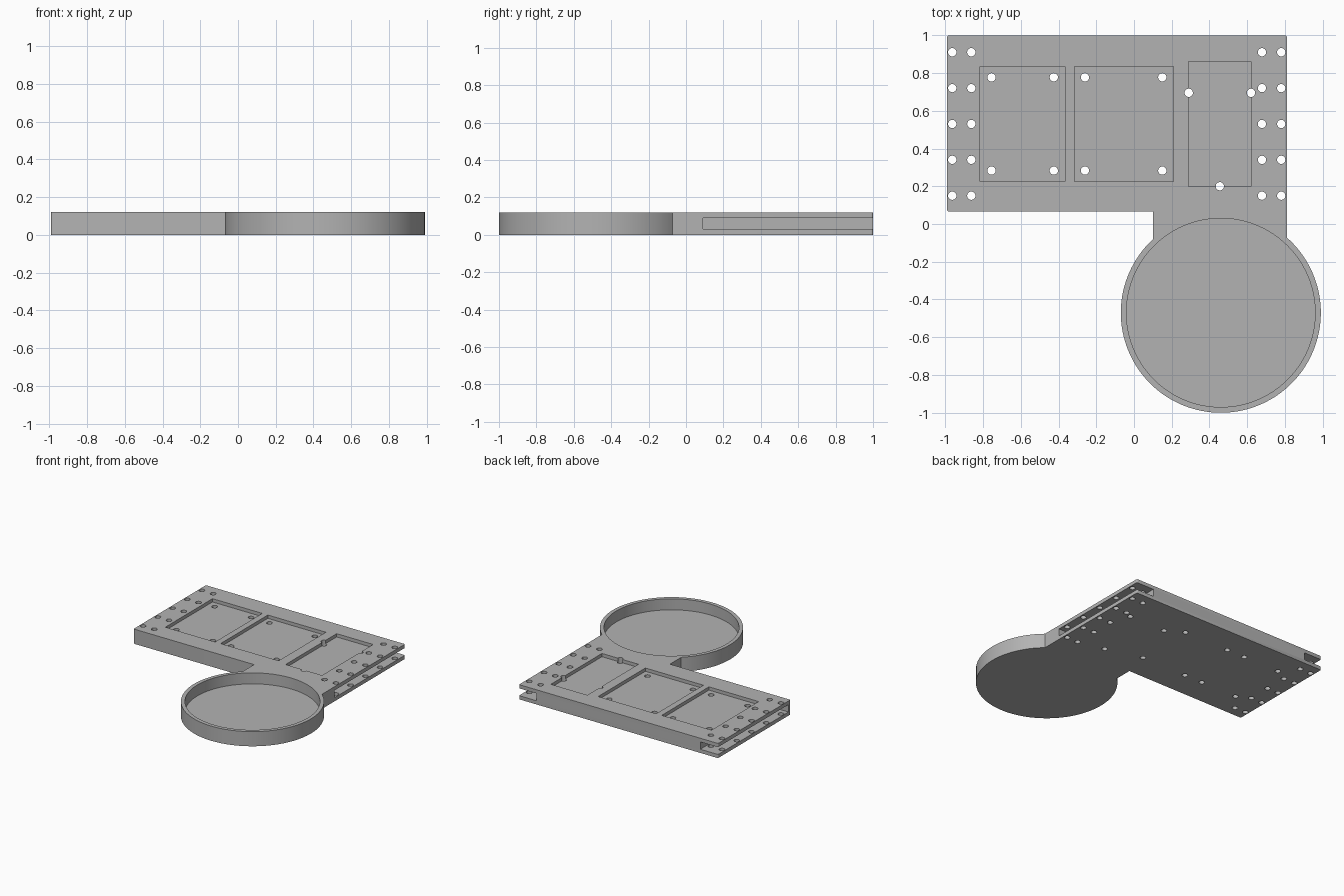
import bpy, bmesh
from math import sin, cos, pi, asin, radians
from mathutils import Matrix

if "Cube" in bpy.data.objects:
    bpy.data.objects.remove(bpy.data.objects["Cube"], do_unlink=True)

H = 0.12                                   # plate thickness
WALL = 0.03                                # floors and slot lips
LEFT, RIGHT, FRONT, BACK = -0.99, 0.81, 0.065, 1.0
NECK = 0.10
DX, DY, DR = 0.46, -0.47, 0.53             # dish centre and radius

grey = bpy.data.materials.new("plain grey")
grey.use_nodes = True
grey.diffuse_color = (0.45, 0.45, 0.45, 1)
grey.node_tree.nodes["Principled BSDF"].inputs["Base Color"].default_value = grey.diffuse_color


def make_object(name, bm):
    mesh = bpy.data.meshes.new(name)
    bmesh.ops.recalc_face_normals(bm, faces=bm.faces)
    bm.to_mesh(mesh)
    bm.free()
    mesh.materials.append(grey)
    ob = bpy.data.objects.new(name, mesh)
    bpy.context.collection.objects.link(ob)
    return ob


def arc(cx, cy, r, a, b, n):
    return [(cx + r * cos(a + (b - a) * i / n), cy + r * sin(a + (b - a) * i / n))
            for i in range(n + 1)]


def box(bm, x0, x1, y0, y1, z0, z1):
    m = Matrix.Translation(((x0 + x1) / 2, (y0 + y1) / 2, (z0 + z1) / 2))
    bmesh.ops.create_cube(bm, size=1, matrix=m @ Matrix.Diagonal((x1 - x0, y1 - y0, z1 - z0, 1)))


def cylinder(bm, x, y, r, z0, z1, n):
    bmesh.ops.create_cone(bm, cap_ends=True, segments=n, radius1=r, radius2=r, depth=z1 - z0,
                          matrix=Matrix.Translation((x, y, (z0 + z1) / 2)))


# Outline of the board, neck and round dish, extruded to full thickness
c = 0.01
start = pi - asin(((DR ** 2 - (DX - NECK) ** 2) ** 0.5) / DR)
end = 2 * pi + asin(((DR ** 2 - (RIGHT - DX) ** 2) ** 0.5) / DR)
outline = arc(DX, DY, DR, start, end, 96)
outline += arc(RIGHT - c, BACK - c, c, 0, pi / 2, 4)
outline += arc(LEFT + c, BACK - c, c, pi / 2, pi, 4)
outline += arc(LEFT + c, FRONT + c, c, pi, 1.5 * pi, 4)
outline.append((NECK, FRONT))
bm = bmesh.new()
base = bm.faces.new([bm.verts.new((x, y, 0)) for x, y in outline])
top = bmesh.ops.extrude_face_region(bm, geom=[base])["geom"]
bmesh.ops.translate(bm, vec=(0, 0, H), verts=[v for v in top if isinstance(v, bmesh.types.BMVert)])
board = make_object("mounting_board", bm)

# Pockets on top, dish hollow and the two side slots
bm = bmesh.new()
for x0, x1, y0, y1 in ((-0.815, -0.365, 0.225, 0.835), (-0.315, 0.21, 0.225, 0.835),
                       (0.29, 0.62, 0.2, 0.86)):
    box(bm, x0, x1, y0, y1, H - 0.027, H + 0.1)
cylinder(bm, DX, DY, 0.5, WALL, H + 0.1, 96)
for x0, x1 in ((LEFT - 0.1, LEFT + 0.16), (RIGHT - 0.16, RIGHT + 0.1)):
    box(bm, x0, x1, 0.09, BACK + 0.1, WALL, H - WALL)
pockets = make_object("pocket_cutter", bm)

# Screw holes: side rows, pocket corners and the three pocket-edge holes
spots = [(x, 0.15 + 0.19 * i) for x in (-0.963, -0.862, 0.678, 0.78) for i in range(5)]
spots += [(x, y) for x in (-0.755, -0.425, -0.26, 0.15) for y in (0.283, 0.777)]
spots += [(0.29, 0.695), (0.62, 0.695), (0.455, 0.2)]
bm = bmesh.new()
for x, y in spots:
    cylinder(bm, x, y, 0.022, -0.1, H + 0.1, 24)
holes = make_object("hole_cutter", bm)

# Cut and bake the result, then drop the cutters
for cutter in (pockets, holes):
    cutter.hide_render = True
    mod = board.modifiers.new(cutter.name, 'BOOLEAN')
    mod.operation = 'DIFFERENCE'
    mod.solver = 'EXACT'
    mod.object = cutter
deps = bpy.context.evaluated_depsgraph_get()
baked = bpy.data.meshes.new_from_object(board.evaluated_get(deps))
board.modifiers.clear()
board.data = baked
for cutter in (pockets, holes):
    bpy.data.objects.remove(cutter, do_unlink=True)

bpy.ops.object.select_all(action='DESELECT')
board.select_set(True)
bpy.context.view_layer.objects.active = board
bpy.ops.object.shade_smooth_by_angle(angle=radians(30))
